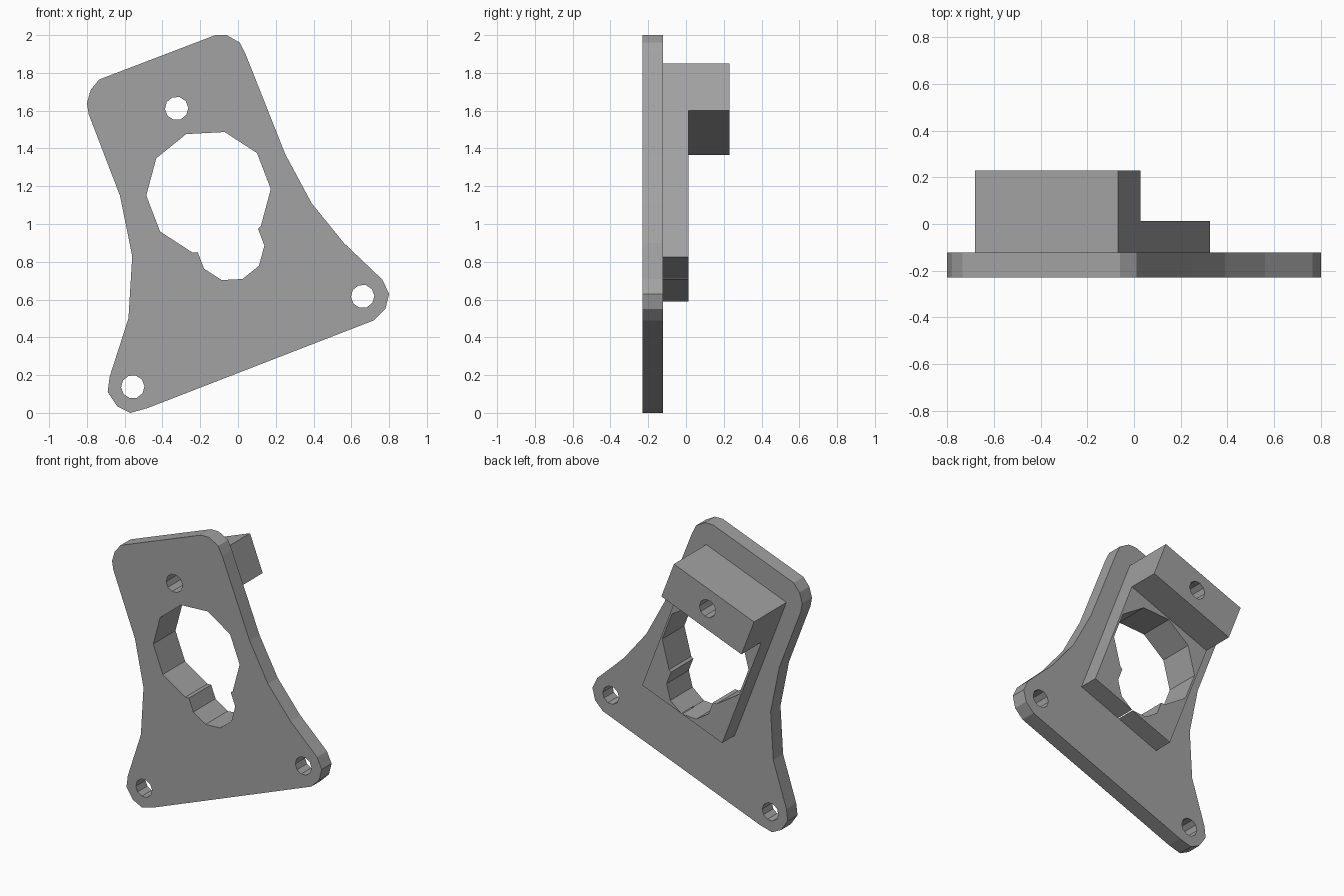
import bpy, bmesh
from math import sin, cos, radians
from mathutils import Vector

default = bpy.data.objects.get("Cube")
if default:
    bpy.data.objects.remove(default, do_unlink=True)

grey = bpy.data.materials.new("plain grey")
grey.use_nodes = True
GREY = (0.36, 0.36, 0.36, 1)
grey.diffuse_color = GREY
grey.node_tree.nodes["Principled BSDF"].inputs["Base Color"].default_value = GREY

TILT = radians(21.1)
ACROSS = Vector((cos(TILT), 0, sin(TILT)))
DOWN = Vector((sin(TILT), 0, -cos(TILT)))


def prism(name, points, sweep):
    """Extrude a flat outline along a vector."""
    bm = bmesh.new()
    face = bm.faces.new([bm.verts.new(p) for p in points])
    extruded = bmesh.ops.extrude_face_region(bm, geom=[face])["geom"]
    verts = [v for v in extruded if isinstance(v, bmesh.types.BMVert)]
    bmesh.ops.translate(bm, verts=verts, vec=sweep)
    bmesh.ops.recalc_face_normals(bm, faces=bm.faces)
    mesh = bpy.data.meshes.new(name)
    bm.to_mesh(mesh)
    bm.free()
    mesh.materials.append(grey)
    obj = bpy.data.objects.new(name, mesh)
    bpy.context.collection.objects.link(obj)
    return obj


def bore(name, x, z, radius):
    """Ten-sided cutter running front to back."""
    angles = [radians(3 + 36 * i) for i in range(10)]
    ring = [(x + radius * cos(a), -0.5, z + radius * sin(a)) for a in angles]
    cutter = prism(name, ring, (0, 1, 0))
    cutter.hide_render = True
    return cutter


def drill(obj, cutters):
    bpy.context.view_layer.objects.active = obj
    for cutter in cutters:
        mod = obj.modifiers.new(cutter.name, "BOOLEAN")
        mod.operation = "DIFFERENCE"
        mod.solver = "EXACT"
        mod.object = cutter
        bpy.ops.object.modifier_apply(modifier=mod.name)


# Mounting plate with rounded corners and waisted sides
outline = [
    (-0.12, 2.0), (-0.06, 2.0), (0.01, 1.96), (0.04, 1.9), (0.25, 1.37),
    (0.39, 1.11), (0.56, 0.9), (0.765, 0.705), (0.8, 0.63), (0.78, 0.55),
    (0.72, 0.49), (-0.48, 0.025), (-0.57, 0), (-0.64, 0.035), (-0.69, 0.11),
    (-0.68, 0.19), (-0.58, 0.5), (-0.56, 0.83), (-0.625, 1.15), (-0.79, 1.58),
    (-0.8, 1.64), (-0.78, 1.71), (-0.735, 1.765)]
plate = prism("mounting_plate", [(x, -0.23, z) for x, z in outline], (0, 0.107, 0))

# Stepped block on the back, tilted with the plate
corner = Vector((-0.68, 0, 1.615))
profile = [(-0.123, 0), (0.23, 0), (0.23, 0.267), (0.012, 0.267),
           (0.012, 1.098), (-0.123, 1.098)]
block = prism("stepped_block",
              [corner + DOWN * d + Vector((0, y, 0)) for y, d in profile],
              ACROSS * 0.655)

# Central opening, its lower lobe and the screw holes
opening = bore("opening_cutter", -0.156, 1.168, 0.33)
lobe = bore("lobe_cutter", -0.04, 0.877, 0.18)
top_hole = bore("top_hole_cutter", -0.325, 1.612, 0.062)
right_hole = bore("left_hole_cutter", 0.66, 0.617, 0.062)
left_hole = bore("right_hole_cutter", -0.557, 0.138, 0.062)
drill(plate, [opening, lobe, top_hole, right_hole, left_hole])
drill(block, [opening, lobe, top_hole])
for cutter in (opening, lobe, top_hole, right_hole, left_hole):
    bpy.data.objects.remove(cutter, do_unlink=True)
